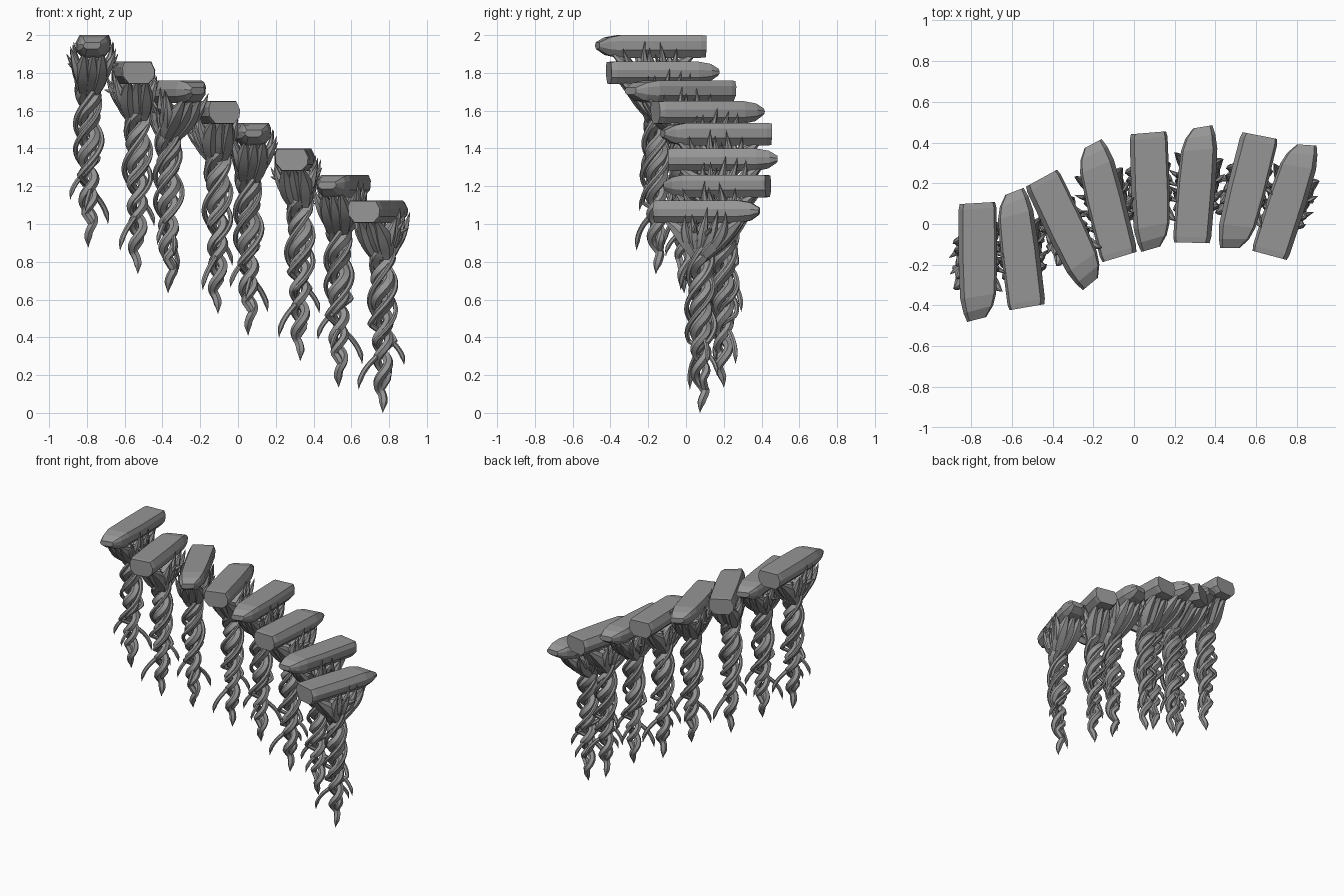
import bpy, bmesh, random
from math import sin, cos, pi, atan2
from mathutils import Vector

cube = bpy.data.objects.get("Cube")
if cube:
    bpy.data.objects.remove(cube, do_unlink=True)
rng = random.Random(4)

grey = bpy.data.materials.new("stone_grey")
grey.use_nodes = True
tone = (0.3, 0.3, 0.3, 1)
grey.diffuse_color = tone
grey.node_tree.nodes["Principled BSDF"].inputs["Base Color"].default_value = tone

STEM = Vector((0.024, -0.037, 0))   # stem axis relative to the slab middle


def lerp(a, b, t):
    return a + (b - a) * t


# Slab: a faceted bar, top at z = 0, blunt at -y and pointed at +y
def make_slab():
    section = [(0.07, 0), (0.092, -0.045), (0.088, -0.085), (0.055, -0.12),
               (-0.055, -0.12), (-0.09, -0.08), (-0.094, -0.03), (-0.082, 0)]
    # position, width scale, height scale, sideways shift, skew
    stations = [(-0.288, 0.93, 0.95, 0, 0.05), (-0.26, 1, 1, 0, 0.05),
                (0.0, 1.02, 1, 0, 0), (0.17, 0.95, 1, 0, 0.15),
                (0.235, 0.78, 0.78, 0, 0.25), (0.284, 0.5, 0.3, 0.008, 0.25)]
    bm = bmesh.new()
    rings = []
    for y, w, h, shift, skew in stations:
        mid = -0.055
        rings.append([bm.verts.new((x * w + shift, y + x * w * skew, mid + (z - mid) * h))
                      for x, z in section])
    for a, b in zip(rings, rings[1:]):
        for i in range(len(section)):
            j = (i + 1) % len(section)
            bm.faces.new((a[i], a[j], b[j], b[i]))
    bm.faces.new(rings[0])
    bm.faces.new(rings[-1])
    bmesh.ops.recalc_face_normals(bm, faces=bm.faces)
    mesh = bpy.data.meshes.new("slab")
    bm.to_mesh(mesh)
    bm.free()
    return mesh


# Strand: one tapered tube through points with matching radii
def add_strand(curve, points, radii):
    spline = curve.splines.new("POLY")
    spline.points.add(len(points) - 1)
    for p, co, r in zip(spline.points, points, radii):
        p.co = (*co, 1)
        p.radius = r


# Root: a smooth bend through four control points, swollen then pointed
def add_root(curve, a, b, c, d, r0, r1, n=9):
    pts, radii = [], []
    a, b, c, d = Vector(a) + STEM, Vector(b) + STEM * 0.5, Vector(c), Vector(d)
    for i in range(n):
        t = i / (n - 1)
        s = 1 - t
        pts.append(a * s**3 + b * 3 * s * s * t + c * 3 * s * t * t + d * t**3)
        radii.append(max(0.001, lerp(r0, r1, sin(pi * t)) * (1 - t**3)))
    add_strand(curve, pts, radii)


# Helix: a strand winding down the stem, its last part drooping out to end
def add_helix(curve, phase, top, bottom, turns, spread, r0, r1, end, bend, n=72):
    pts, radii = [], []
    end = Vector((*end, 0))
    for i in range(n):
        t = i / (n - 1)
        ang = phase - turns * 2 * pi * min(t, (t + bend) / 2)
        wind = Vector((cos(ang), sin(ang), 0)) * lerp(*spread, t) + STEM
        out = max(0, (t - bend) / (1 - bend))
        p = wind.lerp(end, 1 - (1 - out)**2)
        p.z = lerp(top, bottom, t)
        pts.append(p)
        radii.append(max(0.001, lerp(r0, r1, t) * min(1, (1 - t) / 0.06)))
    add_strand(curve, pts, radii)


def make_roots():
    curve = bpy.data.curves.new("root_curve", "CURVE")
    curve.dimensions = "3D"
    curve.bevel_depth = 1
    curve.bevel_resolution = 1
    curve.use_fill_caps = True
    # thick twisted stem
    add_helix(curve, 0.3, -0.2, -1.125, 4.2, (0.037, 0.026), 0.038, 0.022, (0.025, -0.04), 0.88)
    add_helix(curve, 0.3 + pi, -0.2, -1.04, 3.9, (0.037, 0.028), 0.036, 0.02, (0.0, -0.01), 0.88)
    # thin loose tendrils winding around it
    add_helix(curve, 1.0, -0.2, -1.0, 1.5, (0.055, 0.09), 0.015, 0.014, (-0.08, -0.13), 0.68)
    add_helix(curve, 3.2, -0.2, -0.87, 1.3, (0.055, 0.09), 0.015, 0.013, (0.12, 0.03), 0.68)
    add_helix(curve, 5.2, -0.2, -0.93, 1.5, (0.055, 0.08), 0.014, 0.012, (0.04, 0.06), 0.75)
    # claws gripping both long sides of the slab
    for side in (-1, 1):
        for k in range(5):
            y = -0.12 + 0.06 * k + rng.uniform(-0.015, 0.015)
            tip = (side * rng.uniform(0.1, 0.125), y + rng.uniform(-0.03, 0.03),
                   rng.uniform(-0.08, -0.03))
            add_root(curve, (side * 0.02, y * 0.1, -0.31), (side * 0.05, y * 0.7, -0.22),
                     (side * 0.095, y, -0.17), tip, 0.022, 0.036)
        # stray thorns
        for k in range(2):
            y = -0.04 + 0.08 * k
            add_root(curve, (side * 0.04, y, -0.2), (side * 0.08, y, -0.17),
                     (side * 0.11, y, -0.16),
                     (side * rng.uniform(0.125, 0.15), y + 0.02, -0.1 - 0.05 * k),
                     0.015, 0.018, 6)
    # heavy roots spreading below toward both ends
    for end, reach in ((-1, 0.26), (1, 0.22)):
        for x in (-0.05, 0, 0.05):
            add_root(curve, (x * 0.5, end * 0.01, -0.31), (x * 0.9, end * 0.05, -0.23),
                     (x, end * 0.14, -0.16), (x * 0.9, end * reach, -0.08), 0.028, 0.054)
    holder = bpy.data.objects.new("root_curve", curve)
    bpy.context.collection.objects.link(holder)
    bpy.context.view_layer.update()
    deps = bpy.context.evaluated_depsgraph_get()
    mesh = bpy.data.meshes.new_from_object(holder.evaluated_get(deps))
    mesh.name = "roots"
    bpy.data.objects.remove(holder, do_unlink=True)
    return mesh


slab_mesh, root_mesh = make_slab(), make_roots()
for mesh in (slab_mesh, root_mesh):
    mesh.materials.clear()
    mesh.materials.append(grey)
root_mesh.shade_smooth()
root_mesh.set_sharp_from_angle(angle=0.9)

# Steps: blunt end, pointed end and top height
steps = [
    ((-0.77, 0.105), (-0.765, -0.475), 2.0),
    ((-0.525, -0.41), (-0.595, 0.165), 1.86),
    ((-0.455, 0.225), (-0.205, -0.295), 1.76),
    ((-0.07, -0.165), (-0.21, 0.40), 1.65),
    ((0.07, 0.45), (0.09, -0.13), 1.535),
    ((0.285, -0.09), (0.33, 0.48), 1.40),
    ((0.615, 0.425), (0.48, -0.115), 1.26),
    ((0.67, -0.145), (0.84, 0.385), 1.125),
]
for n, (blunt, point, top) in enumerate(steps, 1):
    blunt, point = Vector(blunt), Vector(point)
    mid, way = (blunt + point) / 2, point - blunt
    for name, mesh in (("slab", slab_mesh), ("roots", root_mesh)):
        ob = bpy.data.objects.new(f"step_{n}_{name}", mesh)
        ob.location = (mid.x, mid.y, top)
        ob.rotation_euler.z = atan2(-way.x, way.y)
        bpy.context.collection.objects.link(ob)
